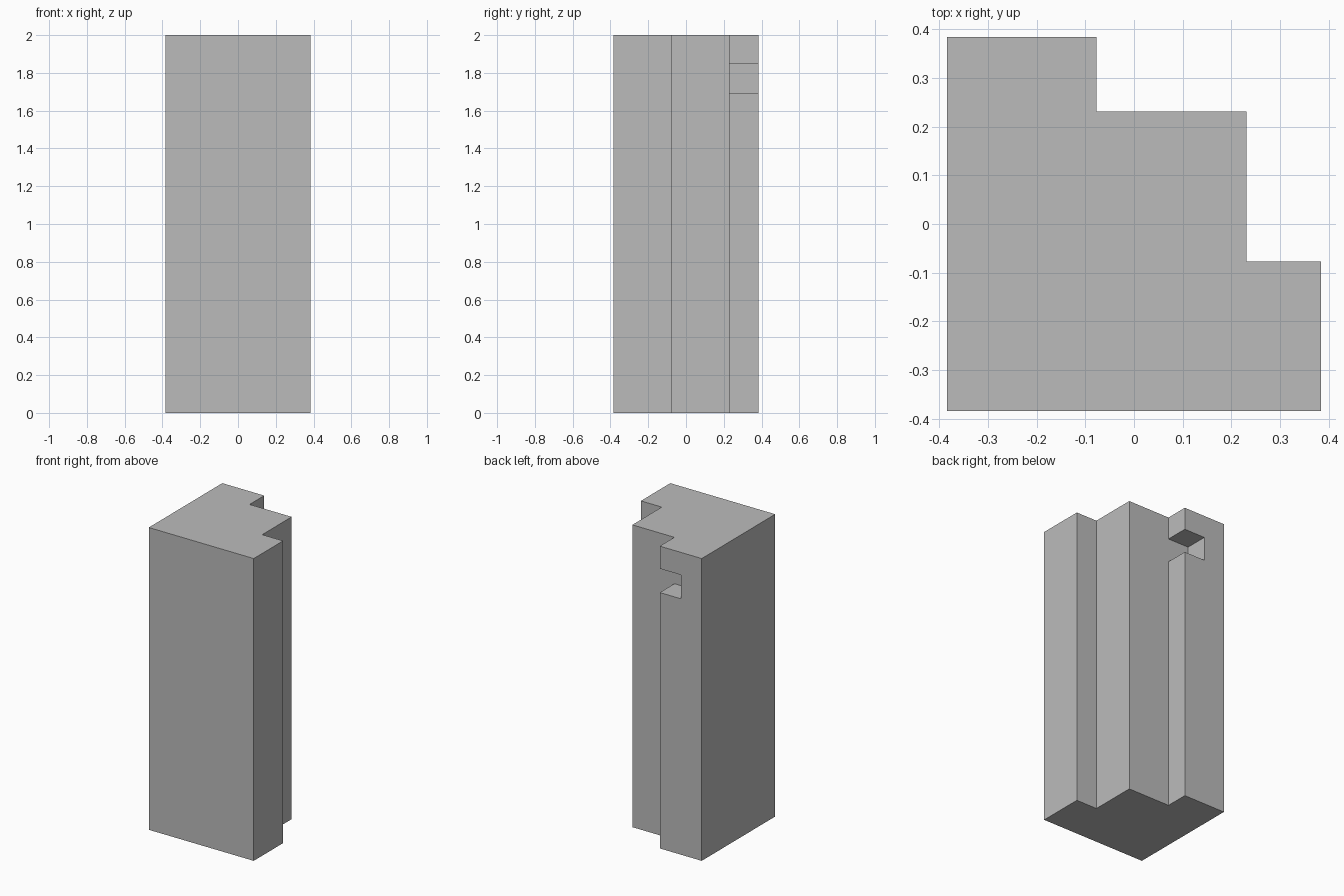
import bpy
import bmesh

cube = bpy.data.objects.get("Cube")
if cube:
    bpy.data.objects.remove(cube, do_unlink=True)

HALF, OUTER, INNER = 0.384, 0.231, -0.077
HEIGHT = 2.0

grey = bpy.data.materials.new("plain_grey")
grey.use_nodes = True
colour = (0.5, 0.5, 0.5, 1)
grey.diffuse_color = colour
grey.node_tree.nodes["Principled BSDF"].inputs["Base Color"].default_value = colour


def extruded(name, outline, bottom, top):
    """Raise a flat outline into a solid."""
    bm = bmesh.new()
    base = bm.faces.new([bm.verts.new((x, y, bottom)) for x, y in outline])
    raised = bmesh.ops.extrude_face_region(bm, geom=[base], use_keep_orig=True)
    verts = [v for v in raised["geom"] if isinstance(v, bmesh.types.BMVert)]
    bmesh.ops.translate(bm, verts=verts, vec=(0, 0, top - bottom))
    bmesh.ops.recalc_face_normals(bm, faces=bm.faces)
    mesh = bpy.data.meshes.new(name)
    bm.to_mesh(mesh)
    bm.free()
    mesh.materials.append(grey)
    obj = bpy.data.objects.new(name, mesh)
    bpy.context.collection.objects.link(obj)
    return obj


# Column with a stepped rear corner
column = extruded("stepped_column", [
    (-HALF, -HALF), (HALF, -HALF), (HALF, INNER), (OUTER, INNER),
    (OUTER, OUTER), (INNER, OUTER), (INNER, HALF), (-HALF, HALF)], 0, HEIGHT)

# Small square notch near the top of the rear step
cutter = extruded("notch_cutter", [
    (-OUTER, OUTER), (0, OUTER), (0, HALF + 0.1), (-OUTER, HALF + 0.1)], 1.693, 1.851)
cutter.hide_render = True
cutter.hide_set(True)

notch = column.modifiers.new("notch", 'BOOLEAN')
notch.operation = 'DIFFERENCE'
notch.solver = 'EXACT'
notch.object = cutter
